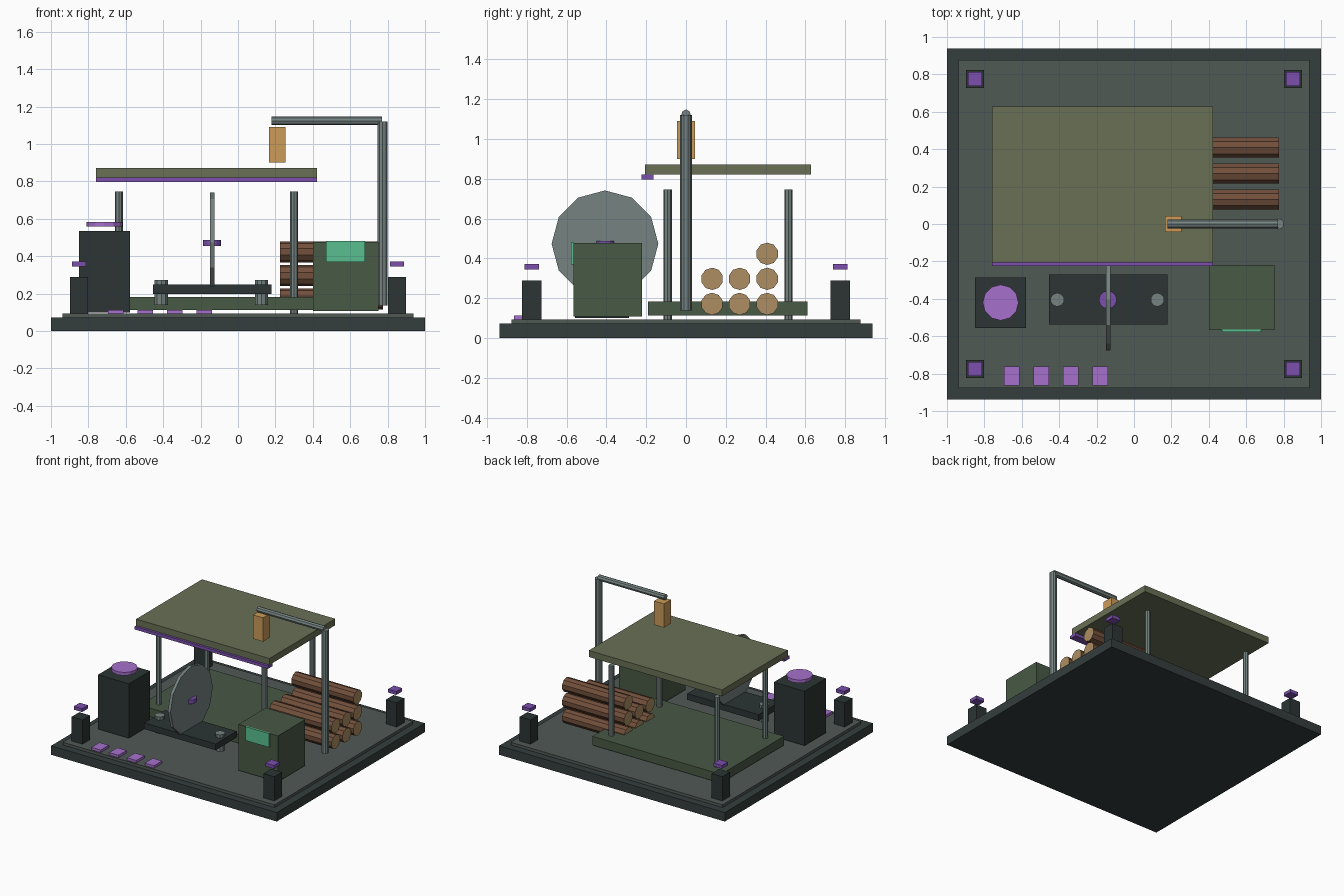
import bpy, bmesh
from mathutils import Matrix, Vector

if "Cube" in bpy.data.objects:
    bpy.data.objects.remove(bpy.data.objects["Cube"])


def material(name, r, g, b):
    m = bpy.data.materials.new(name)
    m.diffuse_color = (r, g, b, 1)
    m.use_nodes = True
    m.node_tree.nodes["Principled BSDF"].inputs["Base Color"].default_value = m.diffuse_color
    return m


DARK = material("dark_slate", 0.035, 0.048, 0.047)
IRON = material("dark_iron", 0.025, 0.036, 0.034)
FLOOR = material("floor_grey", 0.08, 0.1, 0.09)
PURPLE = material("purple", 0.2, 0.08, 0.42)
LILAC = material("lilac", 0.38, 0.16, 0.6)
METAL = material("metal", 0.18, 0.23, 0.22)
OLIVE = material("olive", 0.14, 0.16, 0.09)
GREEN = material("green", 0.065, 0.1, 0.06)
BARK = material("bark", 0.17, 0.08, 0.045)
WOOD = material("cut_wood", 0.42, 0.27, 0.12)
ORANGE = material("orange", 0.6, 0.33, 0.1)
TEAL = material("teal", 0.1, 0.52, 0.28)


def finish(bm, name, *mats):
    me = bpy.data.meshes.new(name)
    bm.to_mesh(me)
    bm.free()
    for m in mats:
        me.materials.append(m)
    ob = bpy.data.objects.new(name, me)
    bpy.context.collection.objects.link(ob)
    return ob


def box(name, xs, ys, zs, mat):
    lo, hi = Vector((xs[0], ys[0], zs[0])), Vector((xs[1], ys[1], zs[1]))
    bm = bmesh.new()
    bmesh.ops.create_cube(bm, size=1, matrix=Matrix.Translation((lo + hi) / 2)
                          @ Matrix.Diagonal((*(hi - lo), 1)))
    return finish(bm, name, mat)


def rod(name, a, b, r, mat, sides=10, end_mat=None):
    a, b = Vector(a), Vector(b)
    axis = b - a
    rot = axis.to_track_quat('Z', 'Y').to_matrix().to_4x4()
    bm = bmesh.new()
    bmesh.ops.create_cone(bm, cap_ends=True, segments=sides, radius1=r, radius2=r,
                          depth=axis.length,
                          matrix=Matrix.Translation((a + b) / 2) @ rot)
    if end_mat:
        for f in bm.faces:
            f.material_index = int(len(f.verts) > 4)
        return finish(bm, name, mat, end_mat)
    return finish(bm, name, mat)


# base and floor
box("base", (-1, 1), (-0.937, 0.937), (0, 0.072), DARK)
box("floor", (-0.938, 0.938), (-0.877, 0.877), (0.07, 0.094), FLOOR)

# corner beacons with floating caps
for x in (-0.85, 0.85):
    for y in (-0.775, 0.775):
        box("corner_post", (x - .048, x + .048), (y - .048, y + .048), (0.092, 0.288), IRON)
        box("corner_cap", (x - .037, x + .037), (y - .037, y + .037), (0.344, 0.371), PURPLE)

# open shed
box("shed_platform", (-0.737, 0.402), (-0.19, 0.61), (0.112, 0.183), GREEN)
for x in (-0.637, 0.3):
    for y in (-0.092, 0.515):
        rod("shed_post", (x, y, 0.092), (x, y, 0.745), 0.021, METAL, 8)
box("shed_roof", (-0.759, 0.422), (-0.205, 0.628), (0.82, 0.872), OLIVE)
box("roof_trim", (-0.759, 0.422), (-0.224, -0.163), (0.796, 0.82), PURPLE)

# log pile
for y, count in ((0.131, 2), (0.269, 2), (0.408, 3)):
    for i in range(count):
        z = 0.171 + 0.126 * i
        rod("log", (0.225, y, z), (0.775, y, z), 0.056, BARK, 10, WOOD)

# saw bench, blade and hub
box("saw_bench", (-0.455, 0.178), (-0.538, -0.27), (0.199, 0.249), IRON)
for x in (-0.41, 0.125):
    rod("bench_roller", (x, -0.405, 0.139), (x, -0.405, 0.274), 0.037, METAL, 10)
rod("saw_blade", (-0.15, -0.407, 0.473), (-0.126, -0.407, 0.473), 0.268, METAL, 12)
rod("saw_hub", (-0.14, -0.405, 0.456), (-0.14, -0.405, 0.487), 0.048, PURPLE, 12)

# generator with floating disc
box("generator", (-0.85, -0.578), (-0.557, -0.287), (0.1, 0.536), IRON)
rod("generator_disc", (-0.713, -0.42, 0.558), (-0.713, -0.42, 0.583), 0.096, LILAC, 12)

# control cabinet and screen
box("control_cabinet", (0.4, 0.75), (-0.566, -0.22), (0.108, 0.477), GREEN)
box("control_screen", (0.47, 0.678), (-0.577, -0.564), (0.37, 0.481), TEAL)

# crane with hanging weight
rod("crane_mast", (0.773, 0, 0.138), (0.773, 0, 1.12), 0.029, METAL, 10)
rod("crane_arm", (0.18, 0, 1.124), (0.77, 0, 1.124), 0.023, METAL, 8)
box("crane_weight", (0.165, 0.253), (-0.044, 0.044), (0.9, 1.091), ORANGE)

# row of floor tiles
for i in range(4):
    x = -0.653 + 0.1575 * i
    box("floor_tile", (x - .041, x + .041), (-0.864, -0.762), (0.092, 0.114), LILAC)
